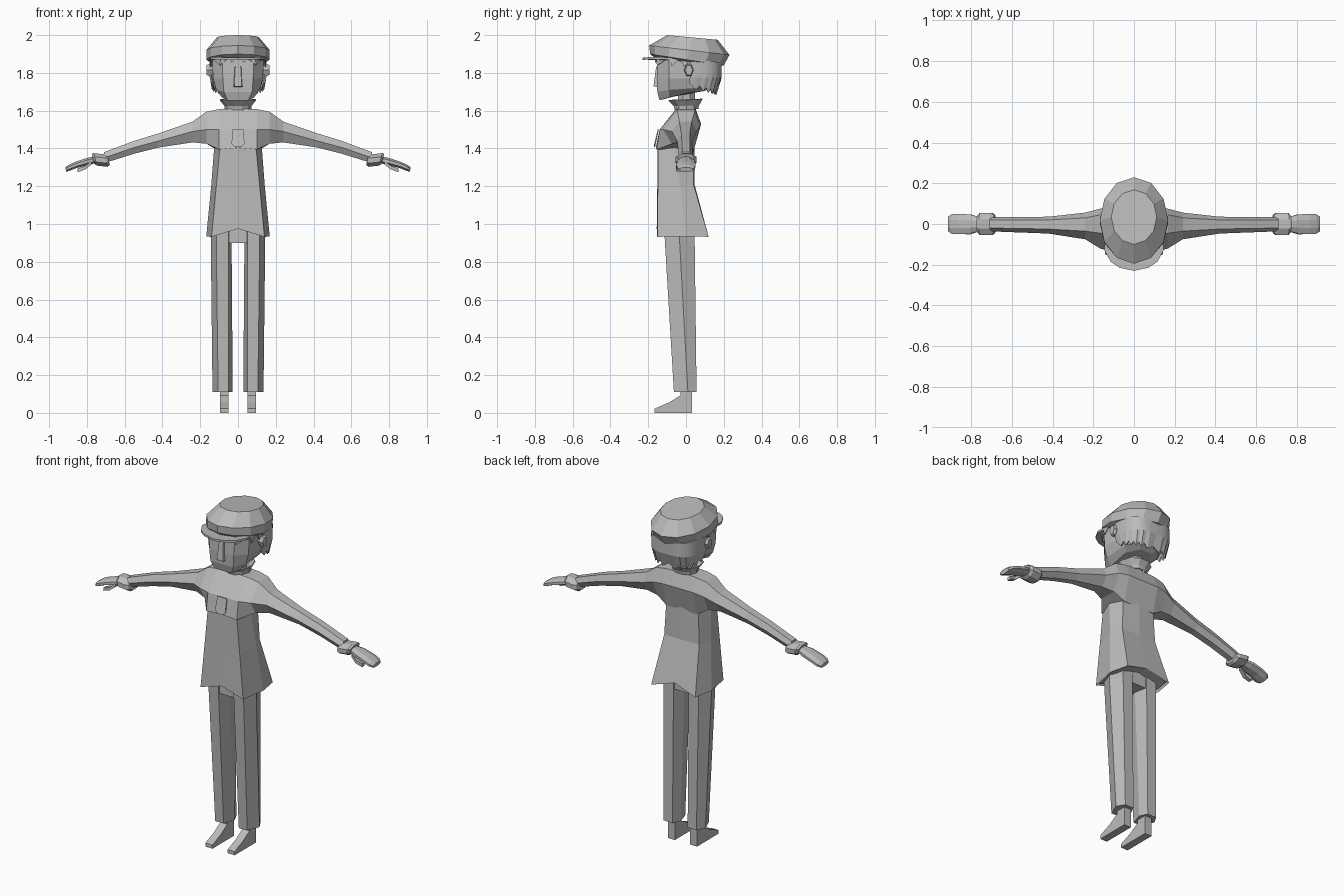
import bpy, bmesh, math

grey = bpy.data.materials.new("plain_grey")
grey.diffuse_color = (0.5, 0.5, 0.5, 1)


def make(name, verts, faces, mirror=False, thick=0):
    me = bpy.data.meshes.new(name)
    me.from_pydata(verts, [], faces)
    bm = bmesh.new()
    bm.from_mesh(me)
    bmesh.ops.recalc_face_normals(bm, faces=bm.faces)
    bm.to_mesh(me)
    bm.free()
    me.materials.append(grey)
    ob = bpy.data.objects.new(name, me)
    bpy.context.collection.objects.link(ob)
    if thick:
        s = ob.modifiers.new("thickness", 'SOLIDIFY')
        s.thickness = thick
        s.offset = 0
    if mirror:
        ob.modifiers.new("mirror", 'MIRROR').use_clip = True
    return ob


def loft(name, rings, mirror=False, cap0=True, cap1=True, thick=0):
    n = len(rings[0])
    verts = [p for r in rings for p in r]
    faces = []
    for k in range(len(rings) - 1):
        for i in range(n):
            j = (i + 1) % n
            faces.append((k*n + i, k*n + j, k*n + n + j, k*n + n + i))
    if cap0:
        faces.append(tuple(range(n)))
    if cap1:
        faces.append(tuple(range((len(rings) - 1)*n, len(rings)*n)))
    return make(name, verts, faces, mirror, thick)


def oval(n, rx, y0, y1, z0, z1, turn=0.5):
    # tilted ring: height runs from z0 at the front to z1 at the back
    out = []
    for i in range(n):
        a = 2*math.pi*(i + turn)/n
        t = (1 - math.cos(a))/2
        out.append((rx*math.sin(a), y0 + (y1 - y0)*t, z0 + (z1 - z0)*t))
    return out


def sym(half):
    # complete a half outline listed from front to back
    return half + [(-x, y, z) for x, y, z in reversed(half) if x > 0]


# flat cap with tilted crown and a peak
loft("cap", [oval(12, .145, -.16, .18, 1.875, 1.84, 0),
             oval(12, .168, -.19, .20, 1.90, 1.84, 0),
             oval(12, .168, -.195, .23, 1.945, 1.895, 0),
             oval(12, .112, -.10, .168, 2.0, 1.975, 0)])
peak = [sym([(0, -.23, z - .004), (.07, -.215, z - .002), (.115, -.185, z), (.145, -.13, z), (.14, -.02, z - .008)])
        for z in (1.872, 1.884)]
loft("cap_peak", peak)

# head, boxy with sloped jaw
loft("head", [sym([(.055, -.14, 1.655), (.085, -.09, 1.67), (.08, .03, 1.70), (.04, .10, 1.705)]),
              sym([(.075, -.152, 1.70), (.115, -.09, 1.71), (.115, .06, 1.72), (.06, .14, 1.73)]),
              sym([(.08, -.155, 1.77), (.132, -.09, 1.77), (.135, .07, 1.77), (.07, .155, 1.77)]),
              sym([(.085, -.15, 1.885), (.137, -.09, 1.885), (.138, .08, 1.875), (.07, .16, 1.865)])])
loft("nose", [[(-.024, -.15, 1.725), (.024, -.15, 1.725), (.02, -.172, 1.728), (-.02, -.172, 1.728)],
              [(-.018, -.15, 1.835), (.018, -.15, 1.835), (.014, -.158, 1.835), (-.014, -.158, 1.835)]])

# ears
loft("ear", [[(x, .015 + s*.025*math.cos(a), 1.815 + s*.036*math.sin(a))
              for a in [math.pi*i/3 for i in range(6)]]
             for x, s in ((.125, .7), (.155, 1), (.168, .8))], mirror=True)

# hair curtain around the back, with a jagged lower edge
top, low, N = [], [], 24
for i in range(N + 1):
    a = math.pi*(i/N)
    x, y = math.cos(a), math.sin(a)
    x = math.copysign(abs(x)**.6, x)
    y = y**.7
    top.append((.147*x, .02 + .165*y, 1.875 - .02*y))
    drop = 1.745 - .035*y - (.025 if i % 2 else 0)
    low.append((.135*x, .02 + .138*y, drop))
mid = [(.146*x/.147, y, 1.775) for x, y, z in top]
M = N + 1
make("back_hair", top + mid + low,
     [(r*M + i, r*M + i + 1, r*M + M + i + 1, r*M + M + i) for r in (0, 1) for i in range(N)], thick=.008)

# fringe and side tufts
make("fringe", [(.01, -.156, 1.88), (.05, -.16, 1.88), (.03, -.162, 1.855),
                (.09, -.157, 1.88), (.095, -.152, 1.84), (.14, -.09, 1.88), (.143, -.075, 1.835),
                (.144, -.03, 1.88), (.146, -.01, 1.83), (.147, .03, 1.88)],
     [(0, 1, 2), (1, 3, 4), (3, 5, 4), (5, 7, 6), (7, 9, 8)], mirror=True, thick=.004)

# neck and open flared collar
loft("neck", [oval(8, .05, -.045, .05, 1.59, 1.59), oval(8, .048, -.045, .05, 1.72, 1.72)])
loft("collar", [oval(10, .068, -.06, .065, 1.605, 1.61), oval(10, .07, -.065, .07, 1.625, 1.63),
                oval(10, .095, -.095, .09, 1.655, 1.662)],
     cap0=False, cap1=False, thick=.006)

# chest, shoulders and sleeves as one sweep along x
sections = [
    (0, (-.05, 1.612), (-.14, 1.50), (-.16, 1.405), (.04, 1.385), (.08, 1.53), (.05, 1.612)),
    (.10, (-.05, 1.608), (-.14, 1.50), (-.155, 1.395), (.04, 1.385), (.08, 1.53), (.05, 1.608)),
    (.167, (-.045, 1.595), (-.12, 1.50), (-.075, 1.425), (.03, 1.425), (.075, 1.52), (.045, 1.595)),
    (.24, (-.035, 1.542), (-.075, 1.49), (-.045, 1.432), (.02, 1.432), (.056, 1.49), (.03, 1.542)),
    (.42, (-.025, 1.48), (-.047, 1.44), (-.025, 1.405), (.015, 1.405), (.036, 1.44), (.02, 1.48)),
    (.55, (-.022, 1.44), (-.042, 1.405), (-.022, 1.372), (.015, 1.372), (.034, 1.405), (.02, 1.44)),
    (.71, (-.02, 1.38), (-.036, 1.35), (-.02, 1.322), (.015, 1.322), (.033, 1.35), (.02, 1.38))]
loft("jacket_top_and_sleeves", [[(s[0], y, z) for y, z in s[1:]] for s in sections],
     mirror=True, cap0=False)


# cuffs and hands
def arm_ring(x, z, hy, hz, n=8, lean=.25):
    pts = []
    for i in range(n):
        a = 2*math.pi*(i + .5)/n
        dz = hz*math.sin(a)/math.cos(math.pi/n)
        pts.append((x + lean*dz, hy*math.cos(a)/math.cos(math.pi/n), z + dz))
    return pts


loft("cuff", [arm_ring(.685, 1.338, .045, .026), arm_ring(.70, 1.336, .055, .033),
              arm_ring(.755, 1.345 - .003, .055, .033), arm_ring(.768, 1.345, .042, .026)], mirror=True)
loft("hand", [arm_ring(.75, 1.342, .03, .018), arm_ring(.80, 1.33, .046, .018),
              arm_ring(.86, 1.312, .05, .016), arm_ring(.895, 1.297, .048, .015),
              arm_ring(.912, 1.288, .036, .012)], mirror=True)
loft("thumb", [[(x, y + dy, z + dz) for dy, dz in ((-.012, -.01), (.012, -.01), (.012, .01), (-.012, .01))]
               for x, y, z in ((.775, -.03, 1.325), (.81, -.04, 1.298), (.85, -.036, 1.284))], mirror=True)

# jacket skirt with raised centre front and back hem
loft("jacket_skirt", [
    sym([(0, -.152, 1.42), (.095, -.148, 1.41), (.125, -.06, 1.42), (.105, .035, 1.41), (0, .045, 1.42)]),
    sym([(0, -.152, 1.20), (.115, -.149, 1.20), (.142, -.03, 1.20), (.115, .04, 1.21), (0, .045, 1.21)]),
    sym([(0, -.155, .975), (.14, -.152, .932), (.168, .0, .935), (.145, .12, .932), (0, .105, .975)])],
     cap0=False, cap1=False)
make("jacket_lining", [(0, -.12, .98), (.13, -.14, .94), (.155, 0, .945), (.135, .11, .94), (0, .095, .98)],
     [(0, 1, 2, 3, 4)], mirror=True)

# rounded placket tab on the chest
loft("placket", [[(x, y + d, z) for x, y, z in
                  ((-.03, -.144, 1.50), (.03, -.144, 1.50), (.034, -.162, 1.425),
                   (.018, -.164, 1.408), (-.018, -.164, 1.408), (-.034, -.162, 1.425))]
                 for d in (0, -.006)])

# trousers
loft("trouser_leg", [
    [(.05, -.115, .98), (.115, -.115, .98), (.145, -.035, .98), (.115, .045, .98), (.05, .045, .98), (.022, -.035, .98)],
    [(.05, -.112, .91), (.115, -.112, .91), (.144, -.034, .91), (.115, .046, .91), (.05, .046, .91), (.034, -.034, .91)],
    [(.05, -.064, .11), (.105, -.064, .11), (.135, .01, .11), (.108, .056, .11), (.05, .056, .11), (.028, .01, .11)]],
     mirror=True)
loft("crotch", [[(x, y, z) for x, y in ((-.06, -.105), (.06, -.105), (.06, .04), (-.06, .04))]
                for z in (.90, .98)])

# pointed wedge shoes
loft("shoe", [[(x, .033, 0), (x, .033, .15), (x, -.03, .15), (x, -.03, .092), (x, -.09, .055),
               (x, -.168, .022), (x, -.168, 0)] for x in (.05, .096)], mirror=True)
